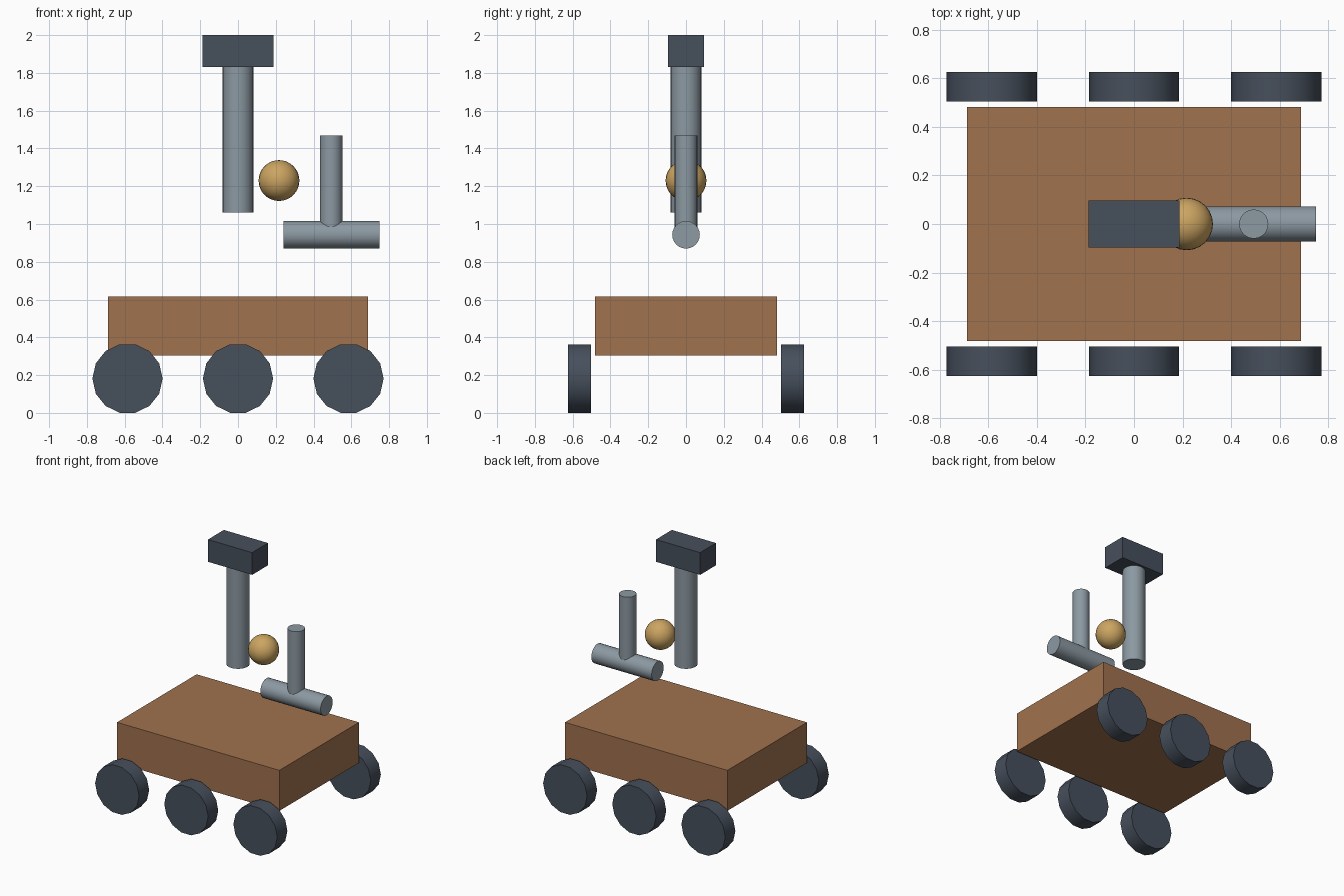
import bpy
import math

if "Cube" in bpy.data.objects:
    bpy.data.objects.remove(bpy.data.objects["Cube"])


def material(name, rgb):
    m = bpy.data.materials.new(name)
    m.diffuse_color = (*rgb, 1.0)
    m.use_nodes = True
    m.node_tree.nodes["Principled BSDF"].inputs["Base Color"].default_value = m.diffuse_color
    return m


BROWN = material("rust_brown", (0.352, 0.168, 0.076))
SLATE = material("dark_slate", (0.062, 0.079, 0.107))
STEEL = material("steel_grey", (0.262, 0.319, 0.361))
GOLD = material("gold", (0.600, 0.372, 0.120))


def finish(name, mat, smooth=True):
    ob = bpy.context.object
    ob.name = name
    ob.data.materials.append(mat)
    bpy.ops.object.transform_apply(location=False, rotation=True, scale=True)
    if smooth:
        bpy.ops.object.shade_smooth_by_angle(angle=math.radians(40))
    return ob


def box(name, size, center, mat):
    bpy.ops.mesh.primitive_cube_add(size=1, location=center)
    bpy.context.object.scale = size
    return finish(name, mat, smooth=False)


def cylinder(name, radius, length, center, mat, rotation=(0, 0, 0), sides=24):
    bpy.ops.mesh.primitive_cylinder_add(vertices=sides, radius=radius, depth=length,
                                        location=center, rotation=rotation)
    return finish(name, mat)


# Chassis
box("chassis", (1.374, 0.962, 0.31), (0, 0, 0.46), BROWN)

# Six wheels, three on each side, axles along y
for side, y in (("right", -0.565), ("left", 0.565)):
    for place, x in (("rear", -0.585), ("middle", 0), ("front", 0.585)):
        cylinder(f"wheel_{side}_{place}", 0.186, 0.122, (x, y, 0.182), SLATE,
                 (0, math.pi / 2, math.pi / 2), sides=14)

# Mast and camera head
cylinder("mast", 0.081, 0.77, (0, 0, 1.447), STEEL)
box("camera_head", (0.374, 0.192, 0.17), (0, 0, 1.915), SLATE)

# Arm: lower tube along x with an upright tube rising from it
cylinder("arm_lower", 0.073, 0.51, (0.495, 0, 0.943), STEEL, (0, math.pi / 2, 0))
cylinder("arm_upright", 0.06, 0.49, (0.493, 0, 1.223), STEEL)

# Round sensor
bpy.ops.mesh.primitive_uv_sphere_add(segments=24, ring_count=16, radius=0.108,
                                     location=(0.217, 0, 1.23))
finish("sensor_ball", GOLD)
